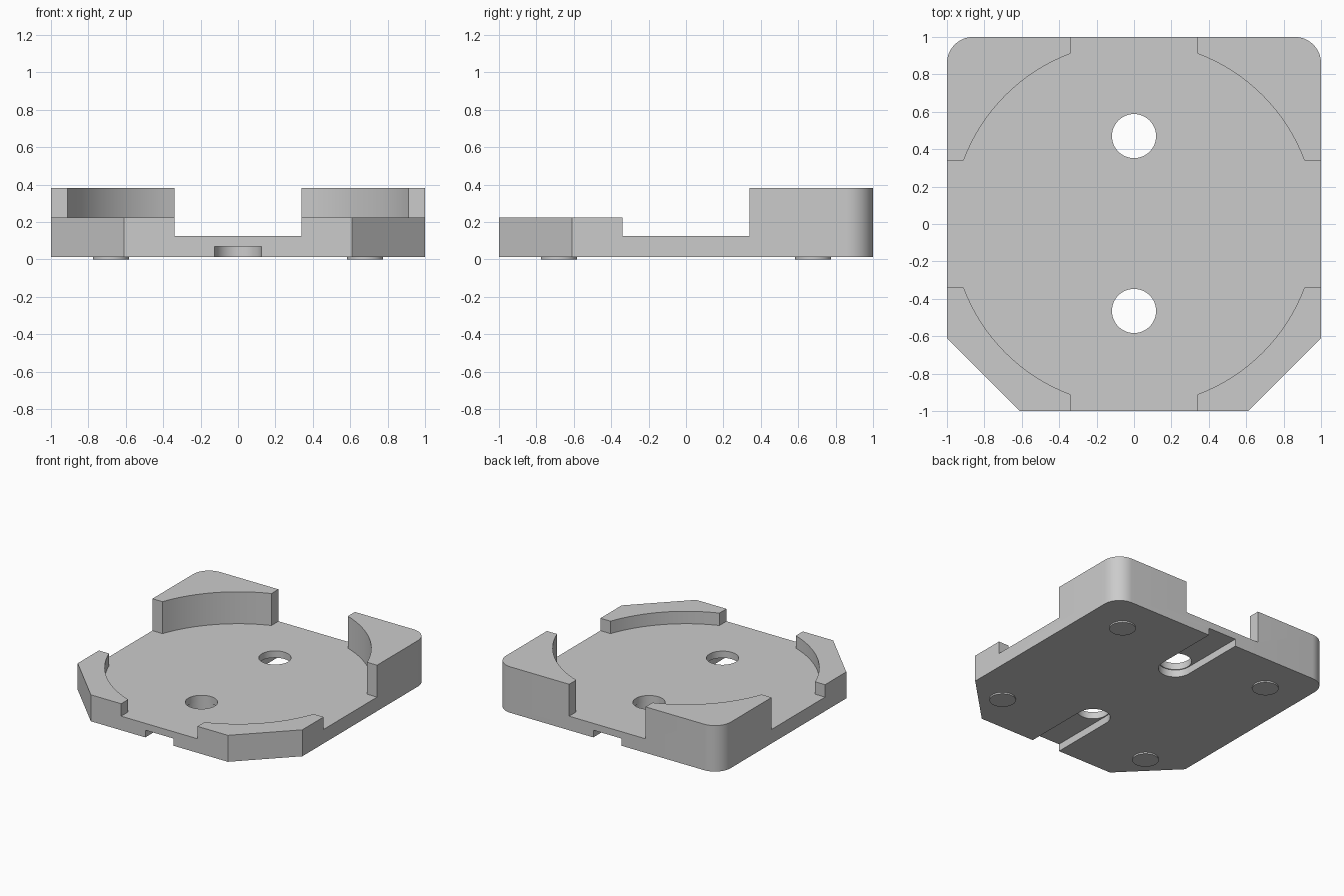
import bpy, bmesh
from math import cos, sin, radians, degrees, acos, sqrt

cube = bpy.data.objects.get("Cube")
if cube:
    bpy.data.objects.remove(cube, do_unlink=True)

BOTTOM, FLOOR, FRONT_TOP, BACK_TOP = 0.012, 0.125, 0.225, 0.382
RECESS_R, GAP = 0.972, 0.34

grey = bpy.data.materials.new("plain grey")
grey.use_nodes = True
colour = (0.6, 0.6, 0.6, 1)
grey.diffuse_color = colour
grey.node_tree.nodes["Principled BSDF"].inputs["Base Color"].default_value = colour


def arc(cx, cy, r, start, end, steps):
    angles = [radians(start + (end - start) * i / steps) for i in range(steps + 1)]
    return [(cx + r * cos(a), cy + r * sin(a)) for a in angles]


def prism(name, outline, z0, z1):
    """Extrude a counter-clockwise outline from z0 to z1."""
    bm = bmesh.new()
    face = bm.faces.new([bm.verts.new((x, y, z0)) for x, y in outline])
    top = bmesh.ops.extrude_face_region(bm, geom=[face])["geom"]
    verts = [v for v in top if isinstance(v, bmesh.types.BMVert)]
    bmesh.ops.translate(bm, verts=verts, vec=(0, 0, z1 - z0))
    bmesh.ops.recalc_face_normals(bm, faces=bm.faces)
    mesh = bpy.data.meshes.new(name)
    bm.to_mesh(mesh)
    bm.free()
    mesh.materials.append(grey)
    obj = bpy.data.objects.new(name, mesh)
    bpy.context.collection.objects.link(obj)
    return obj


def activate(obj):
    bpy.ops.object.select_all(action="DESELECT")
    obj.select_set(True)
    bpy.context.view_layer.objects.active = obj


def cut(target, cutter):
    cutter.hide_render = True
    mod = target.modifiers.new("cut", "BOOLEAN")
    mod.operation, mod.solver, mod.object = "DIFFERENCE", "EXACT", cutter
    activate(target)
    bpy.ops.object.modifier_apply(modifier=mod.name)
    bpy.data.objects.remove(cutter, do_unlink=True)


# Tray block: rounded back corners, chamfered front corners
c, r = 0.61, 0.14
outline = [(-c, -1), (c, -1), (1, -c)]
outline += arc(1 - r, 1 - r, r, 0, 90, 12) + arc(r - 1, 1 - r, r, 90, 180, 12)
outline += [(-1, -c)]
tray = prism("tray", outline, BOTTOM, BACK_TOP)

# Lower the two front corners
cut(tray, prism("front_cutter", [(-2, -2), (2, -2), (2, 0), (-2, 0)], FRONT_TOP, 1))

# Round recess with an open gap in the middle of each side
lip = degrees(acos(sqrt(RECESS_R ** 2 - GAP ** 2) / RECESS_R))
recess = []
for q in range(4):
    a = 90 * q
    ca, sa = round(cos(radians(a))), round(sin(radians(a)))
    for x, y in ((1.2, -GAP), (1.2, GAP)):
        recess.append((x * ca - y * sa, x * sa + y * ca))
    recess += arc(0, 0, RECESS_R, a + lip, a + 90 - lip, 16)
cut(tray, prism("recess_cutter", recess, FLOOR, 1))

# Screw holes and the underside slots running from them to the edges
for y, side in ((-0.465, -1), (0.47, 1)):
    cut(tray, prism("hole_cutter", arc(0, y, 0.118, 0, 352.5, 47), -1, 1))
    start = 180 if side > 0 else 0
    slot = arc(0, y, 0.125, start, start + 180, 24)
    slot += [(0.125 * side, 1.2 * side), (-0.125 * side, 1.2 * side)]
    cut(tray, prism("slot_cutter", slot, -1, 0.07))

activate(tray)
bpy.ops.object.shade_smooth_by_angle(angle=radians(30))

# Thin round feet
for x, x_name in ((-0.68, "right"), (0.68, "left")):
    for y, y_name in ((-0.68, "front"), (0.68, "back")):
        foot = prism(f"foot_{y_name}_{x_name}", arc(x, y, 0.096, 0, 352.5, 47), 0, BOTTOM)
        activate(foot)
        bpy.ops.object.shade_smooth_by_angle(angle=radians(30))
